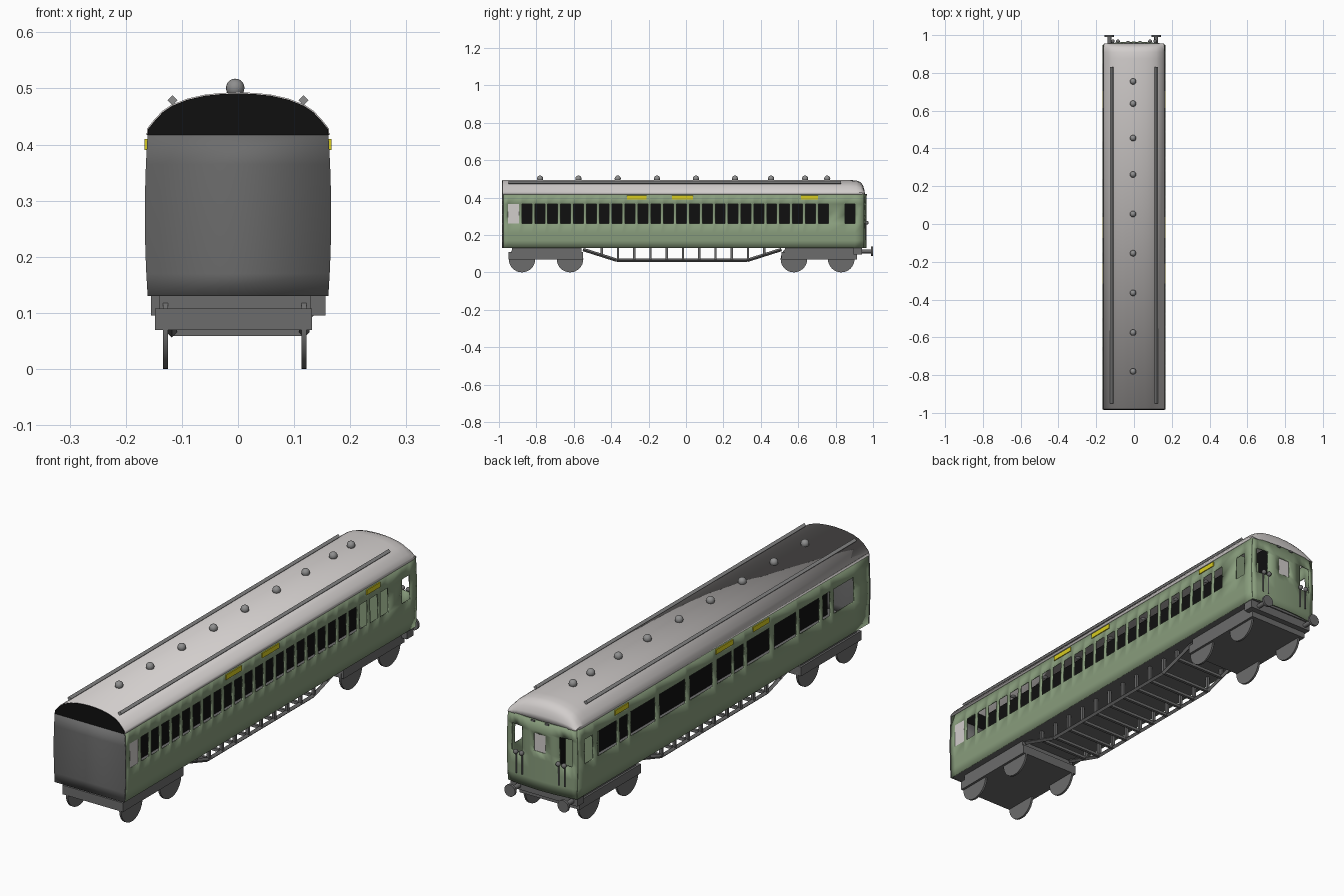
import bpy, bmesh, math
from mathutils import Vector

if "Cube" in bpy.data.objects:
    bpy.data.objects.remove(bpy.data.objects["Cube"])

def material(name, rgb):
    m = bpy.data.materials.new(name)
    m.diffuse_color = (*rgb, 1)
    m.use_nodes = True
    m.node_tree.nodes["Principled BSDF"].inputs["Base Color"].default_value = m.diffuse_color
    return m

GREEN = material("sage_green", (.25, .34, .205))
GREY = material("dark_grey", (.15, .15, .15))
ROOF = material("pale_grey", (.64, .61, .6))
METAL = material("mid_grey", (.27, .27, .27))
BLACK = material("black", (.005, .005, .005))
YELLOW = material("yellow", (.68, .6, .015))

def finish(name, bm, mat, smooth=False, thick=0):
    bmesh.ops.recalc_face_normals(bm, faces=bm.faces)
    me = bpy.data.meshes.new(name)
    bm.to_mesh(me)
    bm.free()
    me.materials.append(mat)
    ob = bpy.data.objects.new(name, me)
    bpy.context.collection.objects.link(ob)
    if thick:
        mod = ob.modifiers.new("thickness", 'SOLIDIFY')
        mod.thickness, mod.offset = thick, 0
    if smooth:
        bpy.ops.object.select_all(action='DESELECT')
        ob.select_set(True)
        bpy.context.view_layer.objects.active = ob
        bpy.ops.object.shade_smooth_by_angle(angle=math.radians(35))
    return ob

def box(name, x, y, z, mat):
    bm = bmesh.new()
    bmesh.ops.create_cube(bm, size=1)
    for v in bm.verts:
        v.co = Vector([a[0] + (c + .5) * (a[1] - a[0]) for a, c in zip((x, y, z), v.co)])
    return finish(name, bm, mat)

def rod(name, a, b, r, mat, seg=12):
    a, b = Vector(a), Vector(b)
    bm = bmesh.new()
    bmesh.ops.create_cone(bm, cap_ends=True, segments=seg, radius1=r, radius2=r, depth=(b - a).length)
    rot = (b - a).to_track_quat('Z', 'Y')
    for v in bm.verts:
        v.co = rot @ v.co + (a + b) / 2
    return finish(name, bm, mat, seg > 4)

def ball(name, c, r, mat):
    bm = bmesh.new()
    bmesh.ops.create_uvsphere(bm, u_segments=16, v_segments=10, radius=r)
    bmesh.ops.translate(bm, verts=bm.verts, vec=c)
    return finish(name, bm, mat, True)

def panel(name, u_range, z_range, holes, place, mat):
    """Wall grid mapped by place(u, z), leaving out rectangular holes (u0, u1, z0, z1)."""
    us = sorted({round(u, 4) for h in holes for u in h[:2]} | set(u_range))
    zs = sorted({round(z, 4) for h in holes for z in h[2:]} | set(z_range))
    bm = bmesh.new()
    grid = [[bm.verts.new(place(u, z)) for z in zs] for u in us]
    for i in range(len(us) - 1):
        for j in range(len(zs) - 1):
            cu, cz = (us[i] + us[i + 1]) / 2, (zs[j] + zs[j + 1]) / 2
            if not any(h[0] < cu < h[1] and h[2] < cz < h[3] for h in holes):
                bm.faces.new((grid[i][j], grid[i + 1][j], grid[i + 1][j + 1], grid[i][j + 1]))
    return finish(name, bm, mat, True, .006)

def half_width(z):
    return .158 + .005 * (1 - ((z - .275) / .145) ** 2)

# side walls with their window openings
ZS = [.13, .17, .21, .262, .31, .365, .42]
WZ = (.262, .365)
right = [(-.877 + i * .0689, -.824 + i * .0689, *WZ) for i in range(24)]
right += [(-.952, -.893, *WZ), (.85, .903, *WZ)]
left = [(a, b, *WZ) for a, b in (
    (.85, .905), (.69, .82), (.617, .675), (.437, .6), (.237, .41), (.057, .21), (-.07, .03),
    (-.15, -.083), (-.32, -.17), (-.497, -.35), (-.65, -.517), (-.72, -.67), (-.877, -.743))]
panel("right_wall", [-.98, .948], ZS, right, lambda y, z: (half_width(z), y, z), GREEN)
panel("left_wall", [-.98, .948], ZS, left, lambda y, z: (-half_width(z), y, z), GREEN)

# bowed driving end and plain inner end
def end_place(u, z):
    return (u * half_width(z) / .16, .948 + .014 * (1 - (u / .16) ** 2), z)
end_holes = [(.085, .138, .262, .375), (-.138, -.085, .262, .375), (-.025, .03, .29, .365)]
US = [-.16, -.11, -.05, 0, .05, .11, .16]
panel("rear_end_wall", US, ZS, end_holes, end_place, GREEN)
panel("front_end_wall", [-.16, .16], ZS, [], lambda u, z: (u * half_width(z) / .157, -.98, z), GREY)
box("rear_end_pane", (-.025, .03), (.957, .961), (.29, .365), ROOF)
box("frosted_pane", (.16, .163), (-.952, -.893), WZ, ROOF)

# domed roof
half = [(.161, .417), (.160, .428), (.148, .443), (.134, .458), (.118, .469), (.09, .48), (.059, .487), (.03, .49)]
PROFILE = half + [(0, .4915)] + [(-x, z) for x, z in reversed(half)]
bm = bmesh.new()
rings = []
for y, s, w in ((-.98, 1, 1), (.875, 1, 1), (.91, .97, 1), (.932, .86, .995), (.945, .62, .985), (.952, .3, .98), (.955, 0, .975)):
    rings.append([bm.verts.new((x * w, y, .417 + (z - .417) * s)) for x, z in PROFILE])
for a, b in zip(rings, rings[1:]):
    for i in range(len(PROFILE) - 1):
        bm.faces.new((a[i], a[i + 1], b[i + 1], b[i]))
finish("roof", bm, ROOF, True, .004)
bm = bmesh.new()
bm.faces.new([bm.verts.new((x, -.982, z)) for x, z in PROFILE])
finish("roof_end", bm, BLACK, False, .003)

# roof rails and ventilators
for s in (-1, 1):
    rod("roof_rail", (s * .117, -.95, .479), (s * .117, .83, .479), .009, METAL, 4)
for y in (-.78, -.575, -.365, -.155, .053, .262, .455, .637, .755):
    ball("roof_vent", (-.005, y, .501), .0165, METAL)

# yellow plates above the windows
for s in (-1, 1):
    for a, b in ((-.315, -.21), (-.075, .037), (.615, .705)):
        box("yellow_plate", sorted((s * .161, s * .1665)), (a, b), (.39, .41), YELLOW)

# floor and interior partitions
box("floor", (-.157, .157), (-.98, .945), (.13, .145), GREY)
box("corridor_partition", (-.004, .004), (-.93, .905), (.145, .47), BLACK)
box("cab_bulkhead", (-.154, .154), (.796, .804), (.145, .42), GREEN)

# bogies and wheels
for a, b, axles in ((-.95, -.55, (-.877, -.62)), (.51, .915, (.577, .83))):
    box("bogie_frame", (-.148, .132), (a, b), (.07, .108), GREY)
    box("bogie_bolster", (-.14, .13), (a + .02, b - .01), (.106, .131), GREY)
    for y in axles:
        for x in (-.1295, .1175):
            rod("wheel", (x - .0045, y, .071), (x + .0045, y, .071), .071, GREY, 32)
box("rear_headstock", (-.155, .156), (.895, .94), (.095, .131), GREY)

# underframe truss
truss = [(-.55, .122), (-.37, .065), (.33, .065), (.51, .122)]
def rail_z(y):
    for (y0, z0), (y1, z1) in zip(truss, truss[1:]):
        if y0 <= y <= y1:
            return z0 + (z1 - z0) * (y - y0) / (y1 - y0)
for s in (-1, 1):
    for (y0, z0), (y1, z1) in zip(truss, truss[1:]):
        rod("truss_rail", (s * .118, y0, z0), (s * .118, y1, z1), .009, GREY, 4)
for i in range(11):
    y = -.45 + i * .0868
    z = rail_z(y)
    for s in (-1, 1):
        box("truss_post", sorted((s * .112, s * .124)), (y - .006, y + .006), (z, .132), GREY)
    box("truss_crossbar", (-.12, .12), (y - .006, y + .006), (z - .006, z + .006), GREY)

# buffers, end fittings and hanging hoses
for x in (-.13, .117):
    rod("buffer_shaft", (x, .92, .112), (x, .995, .112), .01, GREY)
    rod("buffer_head", (x, .99, .112), (x, 1, .112), .025, GREY, 20)
for s in (-1, 1):
    for x in (.085, .112):
        ball("hose_tap", (s * x, .967, .265), .01, GREY)
        rod("hose", (s * x, .963, .262), (s * x, .963, .175), .003, GREY, 6)
    box("lamp_bracket", sorted((s * .025, s * .04)), (.95, .968), (.412, .42), GREY)
